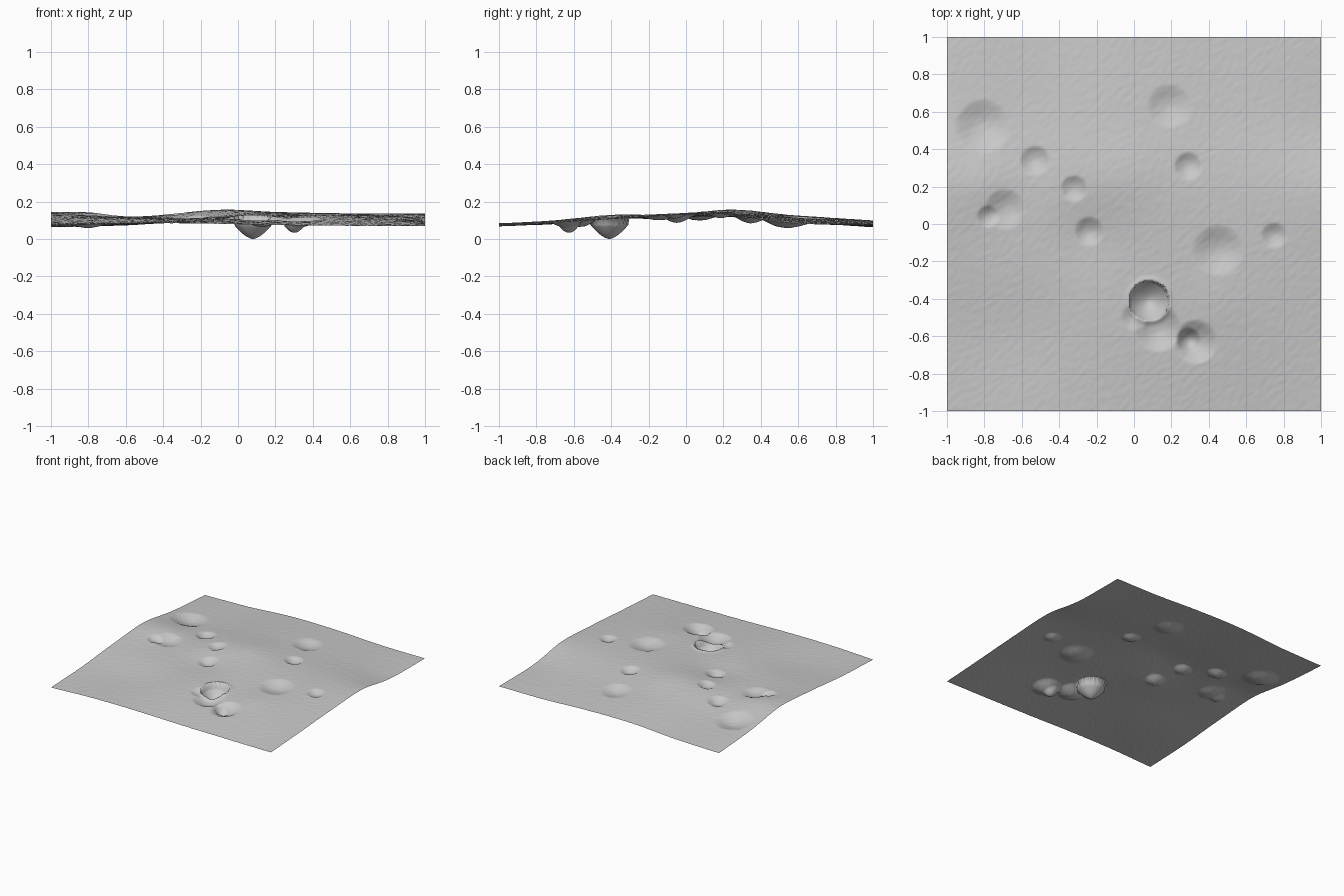
import bpy, bmesh, math
from mathutils import Vector, noise

cube = bpy.data.objects.get("Cube")
if cube:
    bpy.data.objects.remove(cube, do_unlink=True)

# Broad hills: heights at x, y = -1, -0.6 ... 1 (rows run front to back)
HILLS = [
    [.071, .086, .086, .078, .074, .072],
    [.088, .090, .106, .108, .110, .096],
    [.122, .118, .124, .132, .132, .122],
    [.142, .120, .150, .146, .138, .138],
    [.095, .090, .126, .120, .104, .088],
    [.066, .076, .100, .098, .082, .080],
]
# Low mounds and hollows: x, y, radius, height
MOUNDS = [
    (-.80, .22, .16, .018),
    (-.05, .27, .18, .010),
    (.45, -.42, .16, .008),
    (-.26, -.06, .20, -.018),
    (1, .42, .18, -.008),
]

# Craters: x, y, radius, depth, softness of the rim
CRATERS = [
    (.13, -.56, .125, .042, 1.4),
    (.00, -.50, .07, .018, 1.4),
    (.33, -.63, .12, .042, 1.5),
    (.29, -.62, .065, .034, 1.2),
    (.45, -.14, .14, .032, 1.6),
    (.75, -.06, .07, .022, 1.4),
    (-.24, -.04, .08, .027, 1.4),
    (-.32, .19, .07, .024, 1.2),
    (-.53, .34, .08, .027, 1.3),
    (-.69, .08, .11, .026, 1.5),
    (-.78, .04, .058, .022, 1.1),
    (-.81, .52, .15, .034, 1.6),
    (.19, .63, .12, .026, 1.5),
    (.29, .31, .075, .027, 1.3),
]
PIT = (.08, -.41, .105)      # the deep one: x, y, radius
PIT_FLOOR = .003


def spline(v, t):
    """Smooth curve through evenly spaced values, t from 0 to len - 1."""
    i = min(int(t), len(v) - 2)
    f = t - i
    b, c = v[i], v[i + 1]
    a = v[i - 1] if i else 2 * b - c
    d = v[i + 2] if i + 2 < len(v) else 2 * c - b
    return b + .5 * f * (c - a + f * (2*a - 5*b + 4*c - d + f * (3*(b - c) + d - a)))


def height(x, y):
    u, v = (x + 1) * 2.5, (y + 1) * 2.5
    z = spline([spline(row, u) for row in HILLS], v)
    for mx, my, r, h in MOUNDS:
        z += h * math.exp(-((x - mx) ** 2 + (y - my) ** 2) / r ** 2)
    # fine slanted grain
    p = Vector(((x + y) * 14, (y - x) * 30, 0))
    z += .0012 * noise.noise(p) + .0006 * noise.noise(p * 2.3)
    # shallow bowls
    for cx, cy, r, depth, power in CRATERS:
        q = math.hypot(x - cx, y - cy) / r
        if q < 1:
            z -= depth * (1 - q * q) ** power
    # deep pit: slightly raised lip, steep wall, rounded cone floor
    q = math.hypot(x - PIT[0], y - PIT[1]) / PIT[2]
    z += .007 * math.exp(-((q - 1.05) / .15) ** 2)
    if q < 1:
        z = min(z, PIT_FLOOR + .08 * q ** 1.6)
    return z


# Ground sheet
bm = bmesh.new()
bmesh.ops.create_grid(bm, x_segments=240, y_segments=240, size=1)
for v in bm.verts:
    v.co.z = height(v.co.x, v.co.y)
low = min(v.co.z for v in bm.verts)
for v in bm.verts:
    v.co.z -= low
mesh = bpy.data.meshes.new("cratered_ground")
bm.to_mesh(mesh)
bm.free()
ground = bpy.data.objects.new("cratered_ground", mesh)
bpy.context.collection.objects.link(ground)

# Grey dust
mat = bpy.data.materials.new("grey_dust")
mat.use_nodes = True
grey = (.58, .58, .58, 1)
mat.diffuse_color = grey
mat.node_tree.nodes["Principled BSDF"].inputs["Base Color"].default_value = grey
mesh.materials.append(mat)

for f in mesh.polygons:
    f.use_smooth = True
